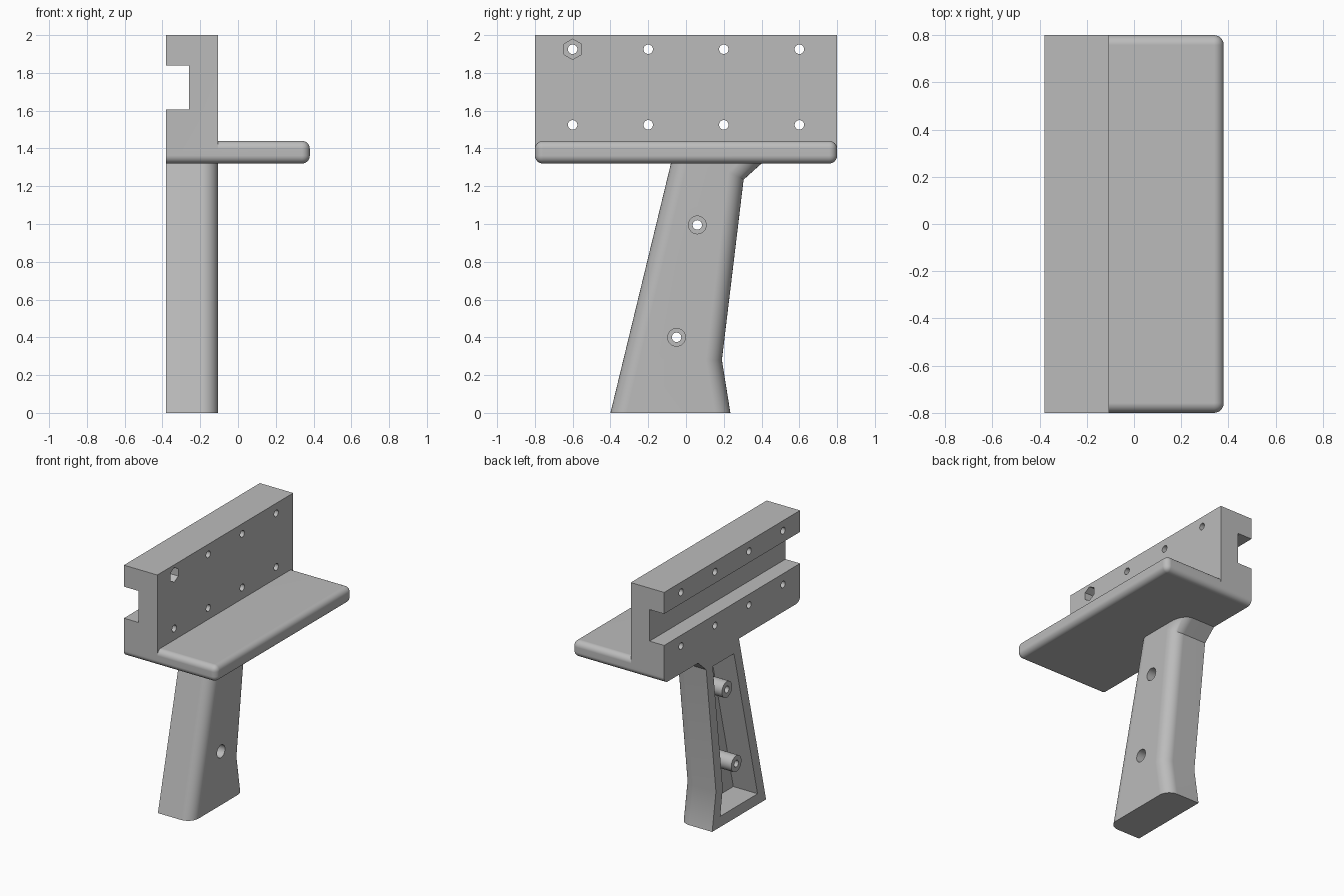
import bpy, bmesh, math

cube = bpy.data.objects.get("Cube")
if cube:
    bpy.data.objects.remove(cube, do_unlink=True)

grey = bpy.data.materials.new("plain_grey")
grey.use_nodes = True
GREY = (0.5, 0.5, 0.5, 1)
grey.diffuse_color = GREY
grey.node_tree.nodes["Principled BSDF"].inputs["Base Color"].default_value = GREY

BACK, FACE, EDGE = -0.38, -0.105, 0.38   # main planes along x


def prism(name, outline, x0, x1, radius=0, pick=None):
    """Extrude a (y, z) outline along x and optionally round the picked edges."""
    bm = bmesh.new()
    base = bm.faces.new([bm.verts.new((x0, y, z)) for y, z in outline])
    new = bmesh.ops.extrude_face_region(bm, geom=[base])["geom"]
    for v in new:
        if isinstance(v, bmesh.types.BMVert):
            v.co.x = x1
    bmesh.ops.recalc_face_normals(bm, faces=bm.faces)
    if radius:
        edges = [e for e in bm.edges if pick(e.verts[0].co, e.verts[1].co)]
        bmesh.ops.bevel(bm, geom=edges, offset=radius, segments=8, profile=0.5,
                        affect='EDGES', clamp_overlap=True)
    mesh = bpy.data.meshes.new(name)
    bm.to_mesh(mesh)
    bm.free()
    mesh.materials.append(grey)
    obj = bpy.data.objects.new(name, mesh)
    bpy.context.collection.objects.link(obj)
    return obj


def rect(y0, y1, z0, z1):
    return [(y0, z0), (y1, z0), (y1, z1), (y0, z1)]


def ring(y, z, r, sides=32):
    turns = [math.pi / 2 + math.tau * i / sides for i in range(sides)]
    return [(y + r * math.cos(a), z + r * math.sin(a)) for a in turns]


def activate(obj):
    bpy.ops.object.select_all(action='DESELECT')
    obj.select_set(True)
    bpy.context.view_layer.objects.active = obj


def combine(obj, tool, operation='DIFFERENCE'):
    """Apply a boolean and remove the tool object."""
    activate(obj)
    mod = obj.modifiers.new("combine", 'BOOLEAN')
    mod.operation, mod.solver, mod.object = operation, 'EXACT', tool
    bpy.ops.object.modifier_apply(modifier=mod.name)
    bpy.data.objects.remove(tool, do_unlink=True)


def finish(obj):
    activate(obj)
    bpy.ops.object.shade_smooth_by_angle(angle=math.radians(30))
    mod = obj.modifiers.new("even_normals", 'WEIGHTED_NORMAL')
    mod.keep_sharp = True


# Shelf with rounded free edges, joined to the upright rail
rail = prism("rail_with_shelf", rect(-0.8, 0.8, 1.32, 1.44), BACK, EDGE, 0.042,
             lambda a, b: max(a.x, b.x) > 0)
combine(rail, prism("upright", rect(-0.8, 0.8, 1.38, 2), BACK, FACE), 'UNION')

# Long slot in the rail
combine(rail, prism("slot", rect(-1, 1, 1.605, 1.84), BACK - 0.1, -0.26))

# Two rows of bolt holes and one hexagonal nut pocket
for z in (1.525, 1.925):
    for y in (-0.6, -0.2, 0.2, 0.6):
        combine(rail, prism("hole", ring(y, z, 0.025), BACK - 0.1, FACE + 0.1))
combine(rail, prism("pocket", ring(-0.6, 1.925, 0.054, 6), FACE - 0.07, FACE + 0.1))
finish(rail)

# Raked grip, rounded along the outer side only
outline = [(-0.4, 0), (0.235, 0), (0.19, 0.28), (0.305, 1.235), (0.4, 1.32), (-0.08, 1.32)]
grip = prism("grip", outline, BACK, FACE, 0.09,
             lambda a, b: min(a.x, b.x) > -0.2 and abs(a.z - b.z) > 0.01)

# Hollow open side of the grip
hollow = [(-0.3, 0.08), (0.14, 0.08), (0.11, 0.28), (0.228, 1.23), (-0.022, 1.23)]
combine(grip, prism("hollow", hollow, BACK - 0.1, -0.18))

# Screw posts with through holes and counterbores
for y, z in ((0.06, 0.995), (-0.05, 0.4)):
    combine(grip, prism("post", ring(y, z, 0.06), BACK, -0.15), 'UNION')
    combine(grip, prism("hole", ring(y, z, 0.025), BACK - 0.1, FACE + 0.1))
    combine(grip, prism("counterbore", ring(y, z, 0.047), FACE - 0.1, FACE + 0.1))
finish(grip)
